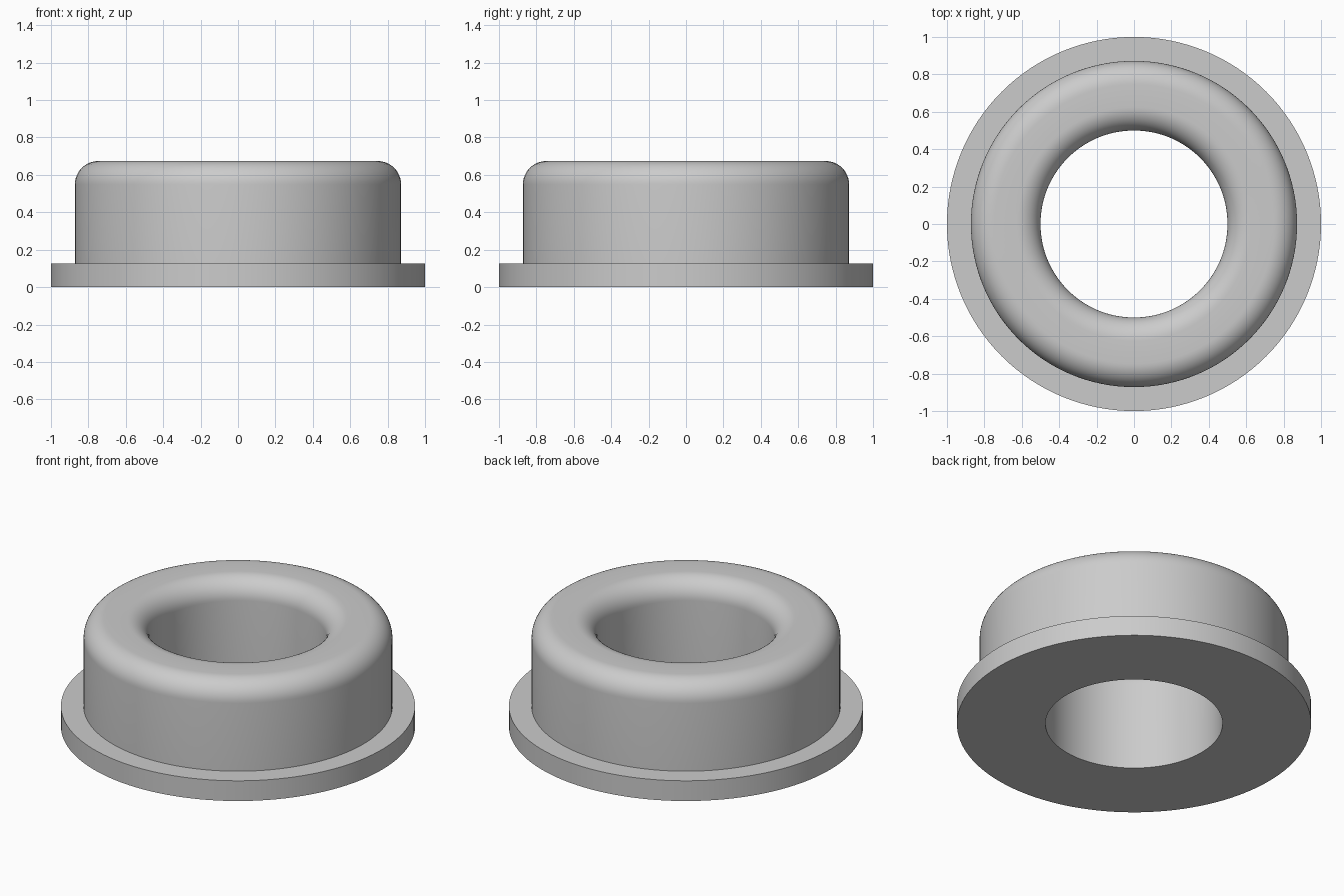
import bpy
import bmesh
from math import pi, sin, cos, radians

cube = bpy.data.objects.get("Cube")
if cube:
    bpy.data.objects.remove(cube, do_unlink=True)

SEGMENTS = 128
ARC_STEPS = 12
FLANGE_R, BODY_R, BORE_R = 1.0, 0.872, 0.5
FLANGE_H, HEIGHT, FILLET = 0.126, 0.674, 0.125

grey = bpy.data.materials.new("plain_grey")
grey.use_nodes = True
colour = (0.6, 0.6, 0.6, 1.0)
grey.diffuse_color = colour
grey.node_tree.nodes["Principled BSDF"].inputs["Base Color"].default_value = colour


def arc(cx, cz, radius, start, end):
    """Points along a rounded corner, angles in radians."""
    angles = [start + (end - start) * i / ARC_STEPS for i in range(ARC_STEPS + 1)]
    return [(cx + radius * cos(a), cz + radius * sin(a)) for a in angles]


def lathe(name, profile, material):
    """Revolve a closed (radius, height) profile around the z axis."""
    bm = bmesh.new()
    rings = []
    for s in range(SEGMENTS):
        a = 2 * pi * s / SEGMENTS
        rings.append([bm.verts.new((r * cos(a), r * sin(a), z)) for r, z in profile])
    n = len(profile)
    for s in range(SEGMENTS):
        here, there = rings[s], rings[(s + 1) % SEGMENTS]
        for i in range(n):
            j = (i + 1) % n
            bm.faces.new((here[i], there[i], there[j], here[j]))
    bmesh.ops.recalc_face_normals(bm, faces=bm.faces)
    mesh = bpy.data.meshes.new(name)
    bm.to_mesh(mesh)
    bm.free()
    mesh.materials.append(material)
    obj = bpy.data.objects.new(name, mesh)
    bpy.context.collection.objects.link(obj)
    bpy.ops.object.select_all(action='DESELECT')
    obj.select_set(True)
    bpy.context.view_layer.objects.active = obj
    bpy.ops.object.shade_smooth_by_angle(angle=radians(30))
    return obj


# Flat flange, straight outer wall, rounded rim on both sides, straight bore
shoulder = HEIGHT - FILLET
profile = [(BORE_R, 0), (FLANGE_R, 0), (FLANGE_R, FLANGE_H), (BODY_R, FLANGE_H)]
profile += arc(BODY_R - FILLET, shoulder, FILLET, 0, pi / 2)
profile += arc(BORE_R + FILLET, shoulder, FILLET, pi / 2, pi)
lathe("flanged_bushing", profile, grey)
